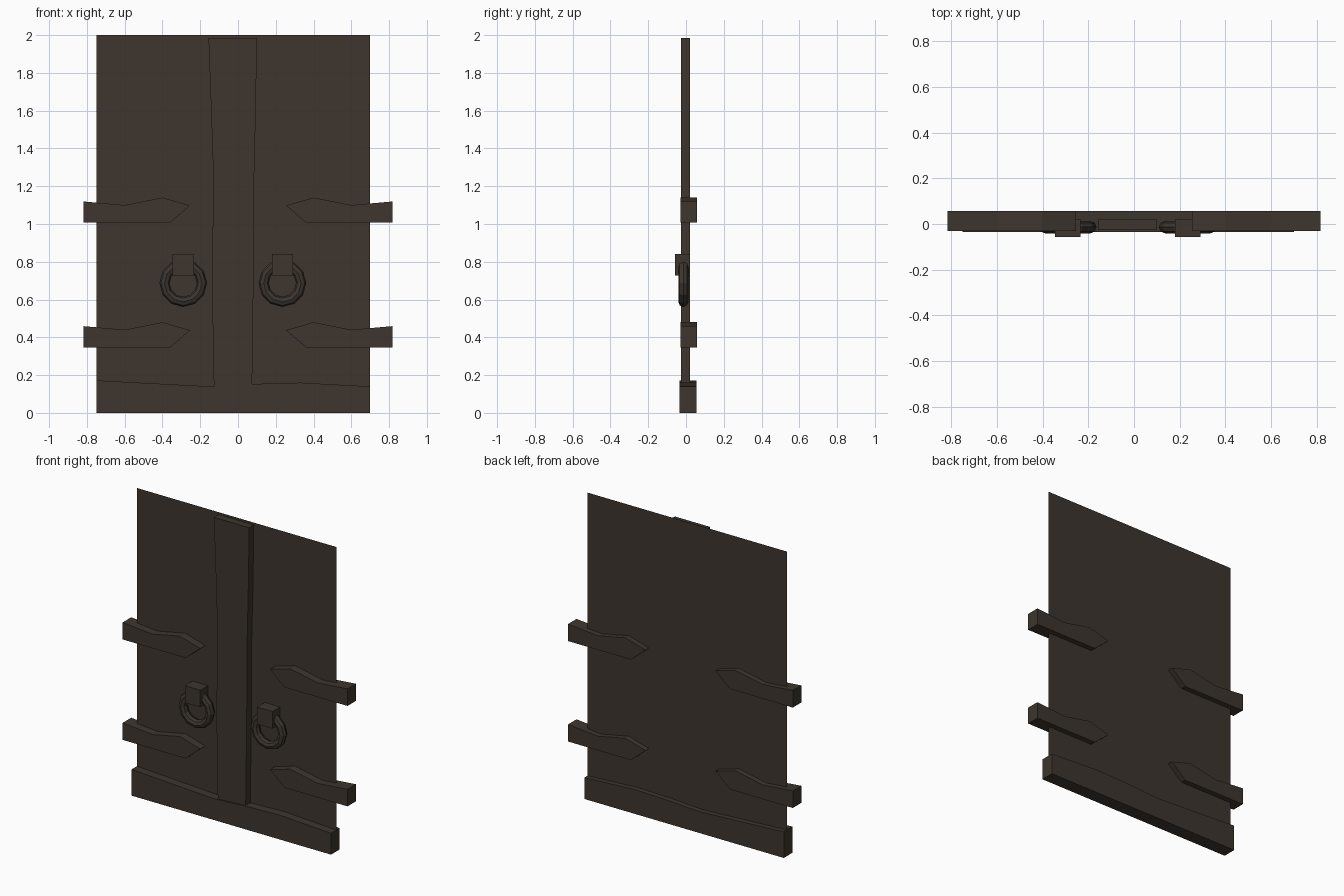
import bpy, bmesh, math

if "Cube" in bpy.data.objects:
    bpy.data.objects.remove(bpy.data.objects["Cube"])

wood = bpy.data.materials.new("dark_brown")
wood.diffuse_color = (0.047, 0.036, 0.028, 1)
wood.use_nodes = True
wood.node_tree.nodes["Principled BSDF"].inputs["Base Color"].default_value = wood.diffuse_color


def finish(name, bm):
    me = bpy.data.meshes.new(name)
    bmesh.ops.recalc_face_normals(bm, faces=bm.faces)
    bm.to_mesh(me)
    bm.free()
    me.materials.append(wood)
    ob = bpy.data.objects.new(name, me)
    bpy.context.collection.objects.link(ob)
    return ob


def plate(name, outline, y0, y1):
    """Extrude an x-z outline from y0 to y1."""
    bm = bmesh.new()
    face = bm.faces.new([bm.verts.new((x, y0, z)) for x, z in outline])
    ext = bmesh.ops.extrude_face_region(bm, geom=[face])["geom"]
    verts = [v for v in ext if isinstance(v, bmesh.types.BMVert)]
    bmesh.ops.translate(bm, verts=verts, vec=(0, y1 - y0, 0))
    return finish(name, bm)


# Thin door sheet
bm = bmesh.new()
bm.faces.new([bm.verts.new(p) for p in
              [(-0.75, 0.022, 0), (0.70, 0.022, 0), (0.70, 0.022, 2), (-0.75, 0.022, 2)]])
finish("door_panel", bm)

# Uneven centre board
plate("centre_board", [(-0.156, 1.985), (-0.142, 1.60), (-0.13, 1.23), (-0.138, 0.70),
                       (-0.127, 0.10), (0.074, 0.10), (0.082, 0.70), (0.085, 1.23),
                       (0.094, 1.60), (0.10, 1.985)], -0.027, 0.021)

# Bottom board with a worn top edge
plate("bottom_board", [(-0.75, 0), (0.70, 0), (0.70, 0.14), (0.33, 0.16), (0.08, 0.153),
                       (-0.14, 0.14), (-0.45, 0.156), (-0.75, 0.172)], -0.034, 0.056)

# Four pointed hinge straps
strap = [(0.817, 1.119), (0.817, 1.007), (0.36, 1.007), (0.254, 1.098),
         (0.40, 1.14), (0.60, 1.10)]
for side, label in ((-1, "left"), (1, "right")):
    for dz, level in ((0, "upper"), (-0.66, "lower")):
        plate(f"hinge_{level}_{label}", [(side * x, z + dz) for x, z in strap], -0.03, 0.058)

# Ring pulls hanging from small blocks
for cx, label in ((-0.29, "left"), (0.235, "right")):
    plate(f"handle_block_{label}", [(cx - 0.056, 0.728), (cx + 0.056, 0.728),
                                    (cx + 0.056, 0.84), (cx - 0.056, 0.84)], -0.058, 0.021)
    bpy.ops.mesh.primitive_torus_add(location=(cx, -0.014, 0.687), rotation=(math.pi / 2, 0, 0),
                                     major_segments=12, minor_segments=8,
                                     major_radius=0.099, minor_radius=0.027)
    ring = bpy.context.object
    ring.name = f"handle_ring_{label}"
    ring.data.materials.clear()
    ring.data.materials.append(wood)
    bpy.ops.object.shade_flat()
